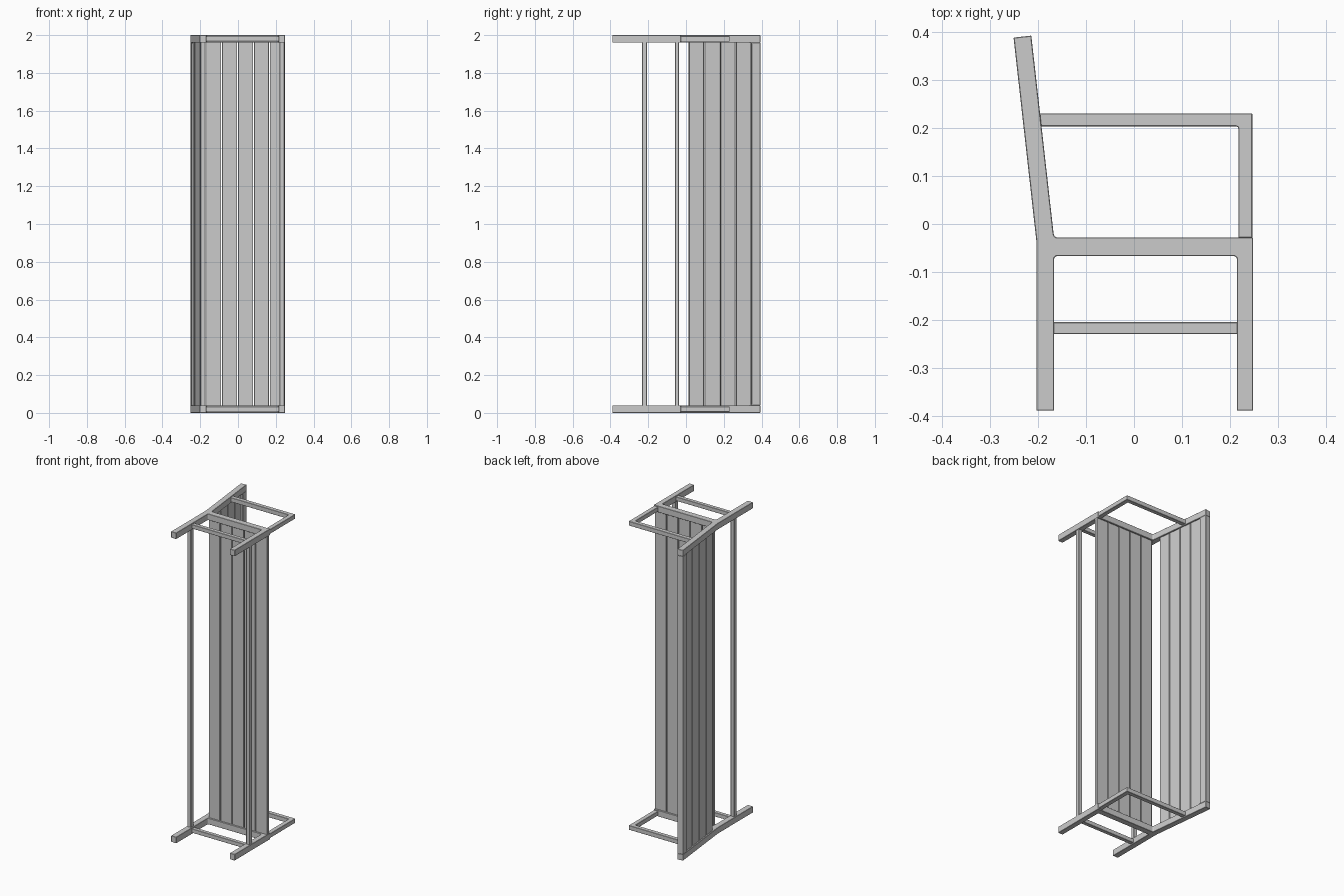
import bpy, bmesh
from mathutils import Matrix, Vector

if "Cube" in bpy.data.objects:
    bpy.data.objects.remove(bpy.data.objects["Cube"])

L = 2.0        # bench length (along z)
T = 0.04       # end frame thickness


def outline(pts):
    """Turn (x, y) or (x, y, radius) corners into a 2D outline with rounded corners."""
    out = []
    n = len(pts)
    for i, p in enumerate(pts):
        c = Vector(p[:2])
        if len(p) == 2:
            out.append(c)
            continue
        a = c + (Vector(pts[i - 1][:2]) - c).normalized() * p[2]
        b = c + (Vector(pts[(i + 1) % n][:2]) - c).normalized() * p[2]
        for k in range(5):
            t = k / 4
            out.append(a * (1 - t) ** 2 + c * 2 * t * (1 - t) + b * t * t)
    return out


def prism(name, pts, z0, z1, matrix=Matrix(), bevel=0.0015):
    """Extrude an outline from z0 to z1 and soften its edges."""
    bm = bmesh.new()
    face = bm.faces.new([bm.verts.new((p.x, p.y, z0)) for p in outline(pts)])
    ext = bmesh.ops.extrude_face_region(bm, geom=[face])
    verts = [v for v in ext["geom"] if isinstance(v, bmesh.types.BMVert)]
    bmesh.ops.translate(bm, verts=verts, vec=(0, 0, z1 - z0))
    bmesh.ops.recalc_face_normals(bm, faces=bm.faces)
    me = bpy.data.meshes.new(name)
    bm.to_mesh(me)
    bm.free()
    ob = bpy.data.objects.new(name, me)
    bpy.context.collection.objects.link(ob)
    ob.matrix_world = matrix
    mod = ob.modifiers.new("soft_edges", "BEVEL")
    mod.width = bevel
    mod.segments = 1
    mod.limit_method = "ANGLE"
    mod.angle_limit = 0.8
    return ob


def bar(name, x0, x1, y0, y1, z0, z1):
    return prism(name, [(x0, y0), (x1, y0), (x1, y1), (x0, y1)], z0, z1)


# Leaning backrest axes: d runs up the back, n points to the front
d = Vector((-0.111, 0.994, 0)).normalized()
n = d.cross(Vector((0, 0, 1)))
o = Vector((-0.186, -0.03, 0))
H, TOP = 0.0187, 0.424
back_matrix = Matrix.Translation(o) @ Matrix((d, (0, 0, 1), n)).transposed().to_4x4()
tip_rear = o + d * TOP - n * H
tip_front = o + d * TOP + n * H

# End frames: leaning rear leg, front leg and seat bearer in one profile
frame = [(-0.204, -0.39), (-0.167, -0.39), (-0.167, -0.067, 0.008),
         (0.215, -0.067, 0.008), (0.215, -0.39), (0.249, -0.39),
         (0.249, -0.028), (-0.167, -0.028, 0.008),
         tip_front[:2], tip_rear[:2], (-0.204, -0.035)]
# Armrest with front post
arm = [(0.218, -0.029), (0.247, -0.029), (0.247, 0.231), (-0.200, 0.231),
       (-0.200, 0.204), (0.218, 0.204, 0.006)]

for side, z in (("left", 0.0), ("right", L - T)):
    prism(side + "_end_frame", frame, z, z + T)
    prism(side + "_armrest", arm, z + 0.006, z + T - 0.006)
    bar(side + "_stretcher", -0.170, 0.218, -0.230, -0.205, z + 0.007, z + T - 0.007)

# Long lower rails between the legs
bar("rear_rail", -0.198, -0.173, -0.232, -0.207, T - 0.005, L - T + 0.005)
bar("front_rail", 0.220, 0.245, -0.232, -0.207, T - 0.005, L - T + 0.005)

# Seat slats
for i in range(5):
    x = -0.168 + i * 0.0843
    bar(f"seat_slat_{i + 1}", x, x + 0.079, -0.058, -0.038, T - 0.005, L - T + 0.005)

# Back slats
for i in range(4):
    s = 0.045 + i * 0.084
    e = s + 0.079
    prism(f"back_slat_{i + 1}", [(s, T - 0.005), (e, T - 0.005), (e, L - T + 0.005), (s, L - T + 0.005)],
          -0.01, 0.01, back_matrix)

# Top rail, flaring into the end frames with rounded inner corners
s = 0.378
prism("top_rail", [(TOP, T), (TOP, L - T), (s - 0.008, L - T), (s, L - T, 0.008),
                   (s, T, 0.008), (s - 0.008, T)][:2] +
      [(s - 0.008, L - T), (s - 0.002, L - T - 0.002), (s, L - T - 0.008),
       (s, T + 0.008), (s - 0.002, T + 0.002), (s - 0.008, T)],
      -H, H, back_matrix)
